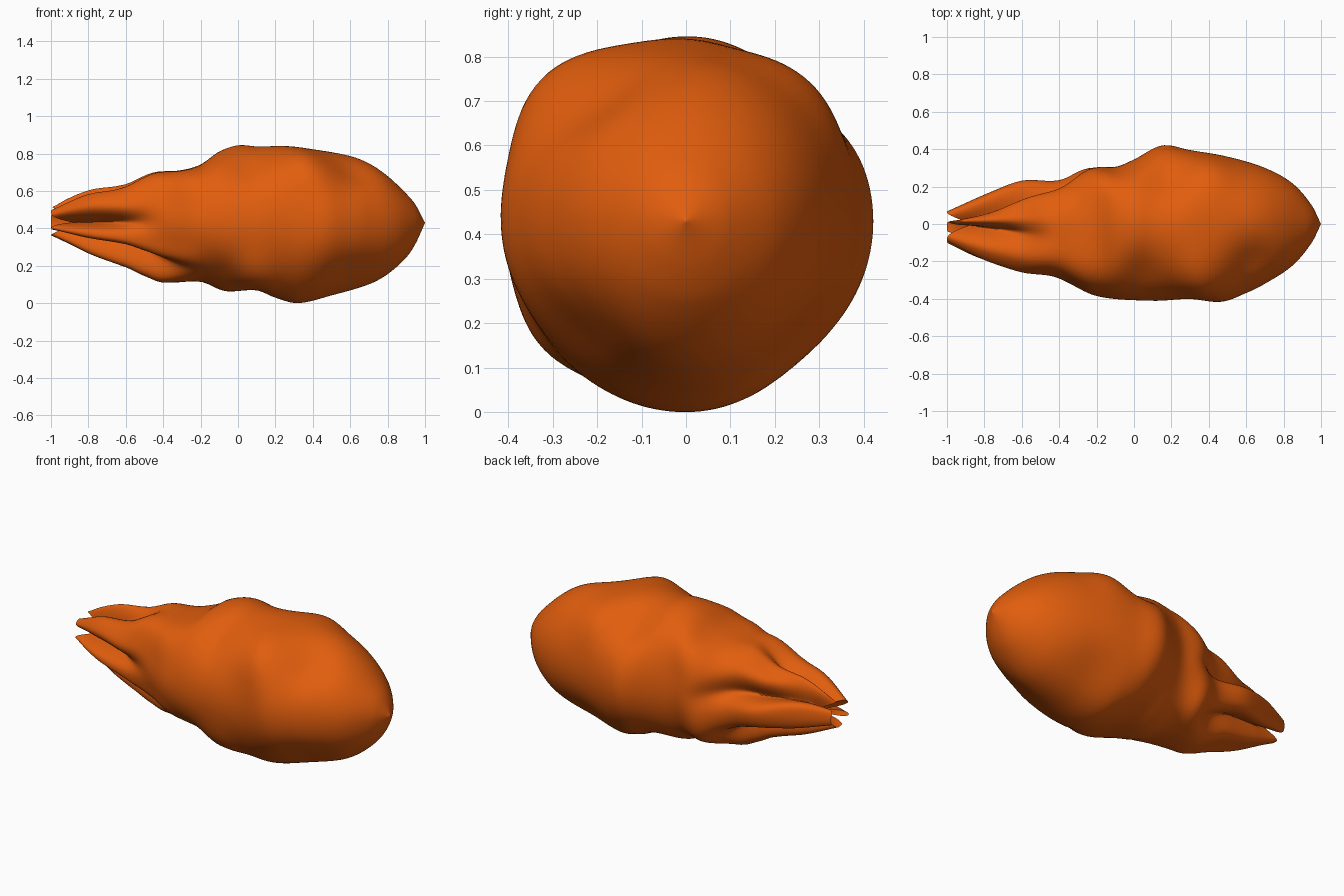
import bpy, bmesh, math

if "Cube" in bpy.data.objects:
    bpy.data.objects.remove(bpy.data.objects["Cube"])

# Outline of the flame: (x, distance from the axis) in each direction
AXIS_Z = 0.43
TOP = [(-1, .08), (-.8, .175), (-.6, .20), (-.45, .265), (-.3, .28), (-.2, .31), (-.1, .38), (0, .415),
       (.1, .41), (.25, .41), (.4, .39), (.6, .36), (.7, .32), (.8, .25), (.9, .155), (.95, .095), (1, 0)]
BOTTOM = [(-1, .06), (-.8, .14), (-.6, .20), (-.5, .26), (-.4, .315), (-.2, .315), (-.07, .365), (.1, .36),
          (.2, .40), (.32, .43), (.5, .39), (.7, .33), (.8, .275), (.9, .185), (.95, .11), (1, 0)]
BACK = [(-1, .06), (-.8, .14), (-.6, .21), (-.4, .24), (-.25, .305), (-.1, .305), (0, .345), (.15, .42),
        (.3, .395), (.5, .36), (.7, .30), (.85, .215), (.95, .10), (1, 0)]
FRONT = [(-1, .10), (-.8, .20), (-.6, .26), (-.4, .295), (-.2, .385), (.1, .41), (.3, .40), (.47, .415),
         (.6, .37), (.7, .32), (.85, .22), (.95, .10), (1, 0)]
# Folds between the tail tongues: (angle from back, twist, depth, half width, x where it starts)
FOLDS = [(36, -36, .60, 15, -.15), (104, 0, .72, 13, -.38), (178, 4, .72, 14, -.35),
         (230, 0, .50, 11, -.15), (308, 8, .60, 14, -.2)]
# Soft swells and dents: (x, angle, height, half length, half width)
SWELLS = [(.42, 48, .035, .13, 24), (.18, 52, -.045, .11, 22), (-.18, 46, .04, .12, 22),
          (-.75, 62, -.03, .25, 22), (.35, 134, .055, .13, 24), (.62, 126, -.04, .12, 25),
          (.04, 130, -.025, .1, 22), (-.28, 132, .045, .16, 22), (-.5, 126, .025, .14, 18),
          (-.28, 315, .045, .10, 22), (-.5, 318, -.01, .1, 20), (.45, 315, -.025, .18, 24),
          (.1, 228, .045, .11, 22), (-.08, 230, -.02, .08, 20), (-.28, 225, .02, .1, 16),
          (.6, 228, -.03, .2, 24), (-.6, 247, .03, .25, 14), (-.6, 200, -.02, .25, 15)]
RINGS, SIDES = 110, 144


def curve(pts, x):
    """Smooth interpolation through the outline points."""
    i = 0
    while i < len(pts) - 2 and x > pts[i + 1][0]:
        i += 1

    def slope(k):
        a, b = pts[max(k - 1, 0)], pts[min(k + 1, len(pts) - 1)]
        return (b[1] - a[1]) / (b[0] - a[0])
    (x0, v0), (x1, v1) = pts[i], pts[i + 1]
    h = x1 - x0
    t = (x - x0) / h
    return max(0, (2*t**3 - 3*t**2 + 1) * v0 + (t**3 - 2*t**2 + t) * h * slope(i)
               + (3*t**2 - 2*t**3) * v1 + (t**3 - t**2) * h * slope(i + 1))


def smooth(t):
    t = min(1, max(0, t))
    return t * t * (3 - 2 * t)


def turn(a, b):
    return (a - b + 180) % 360 - 180


def fold(x, deg):
    """Returns how strongly the surface is pinched in here."""
    pinch = 0
    for angle, twist, depth, width, start in FOLDS:
        grow = smooth((start - x) / .5)
        centre = angle + twist * (x + .7) / .5
        pinch = max(pinch, grow * depth * math.exp(-(turn(deg, centre) / width) ** 2))
    return pinch


def swell(x, deg):
    return sum(h * math.exp(-((x - sx) / l) ** 2 - (turn(deg, a) / w) ** 2)
               for sx, a, h, l, w in SWELLS)


def point(x, deg):
    c, s = math.cos(math.radians(deg)), math.sin(math.radians(deg))
    wide = curve(BACK if c > 0 else FRONT, x)
    tall = curve(TOP if s > 0 else BOTTOM, x)
    pinch = fold(x, deg)
    scale = (1 + .12 * smooth((-.35 - x) / .3)) * (1 - pinch)
    bump = swell(x, deg) * smooth((1 - x) / .3) * smooth((x + 1.05) / .25)
    # the tongues reach further back than the folds between them
    px = x + .16 * pinch * smooth((-.8 - x) / .2)
    return px, (wide + bump) * c * scale, AXIS_Z + (tall + bump) * s * scale


orange = bpy.data.materials.new("flame orange")
orange.diffuse_color = (.75, .11, .004, 1)
orange.use_nodes = True
orange.node_tree.nodes["Principled BSDF"].inputs["Base Color"].default_value = orange.diffuse_color

# Flame body with its split tail, lofted ring by ring
bm = bmesh.new()
rings = []
for i in range(RINGS):
    x = -1 + 1.998 * math.sin(math.pi / 2 * i / (RINGS - 1))
    rings.append([bm.verts.new(point(x, 360 * j / SIDES)) for j in range(SIDES)])
for a, b in zip(rings, rings[1:]):
    for j in range(SIDES):
        k = (j + 1) % SIDES
        bm.faces.new((a[j], a[k], b[k], b[j]))
# Closed nose and hollowed tail end
nose = bm.verts.new((1, 0, AXIS_Z))
tail = bm.verts.new((-.84, 0, AXIS_Z + .01))
for j in range(SIDES):
    k = (j + 1) % SIDES
    bm.faces.new((rings[-1][j], rings[-1][k], nose))
    bm.faces.new((rings[0][k], rings[0][j], tail))
bmesh.ops.recalc_face_normals(bm, faces=bm.faces)
mesh = bpy.data.meshes.new("flame")
bm.to_mesh(mesh)
bm.free()
mesh.materials.append(orange)
flame = bpy.data.objects.new("flame", mesh)
bpy.context.collection.objects.link(flame)
bpy.context.view_layer.objects.active = flame
flame.select_set(True)
bpy.ops.object.shade_smooth_by_angle(angle=math.radians(50))
